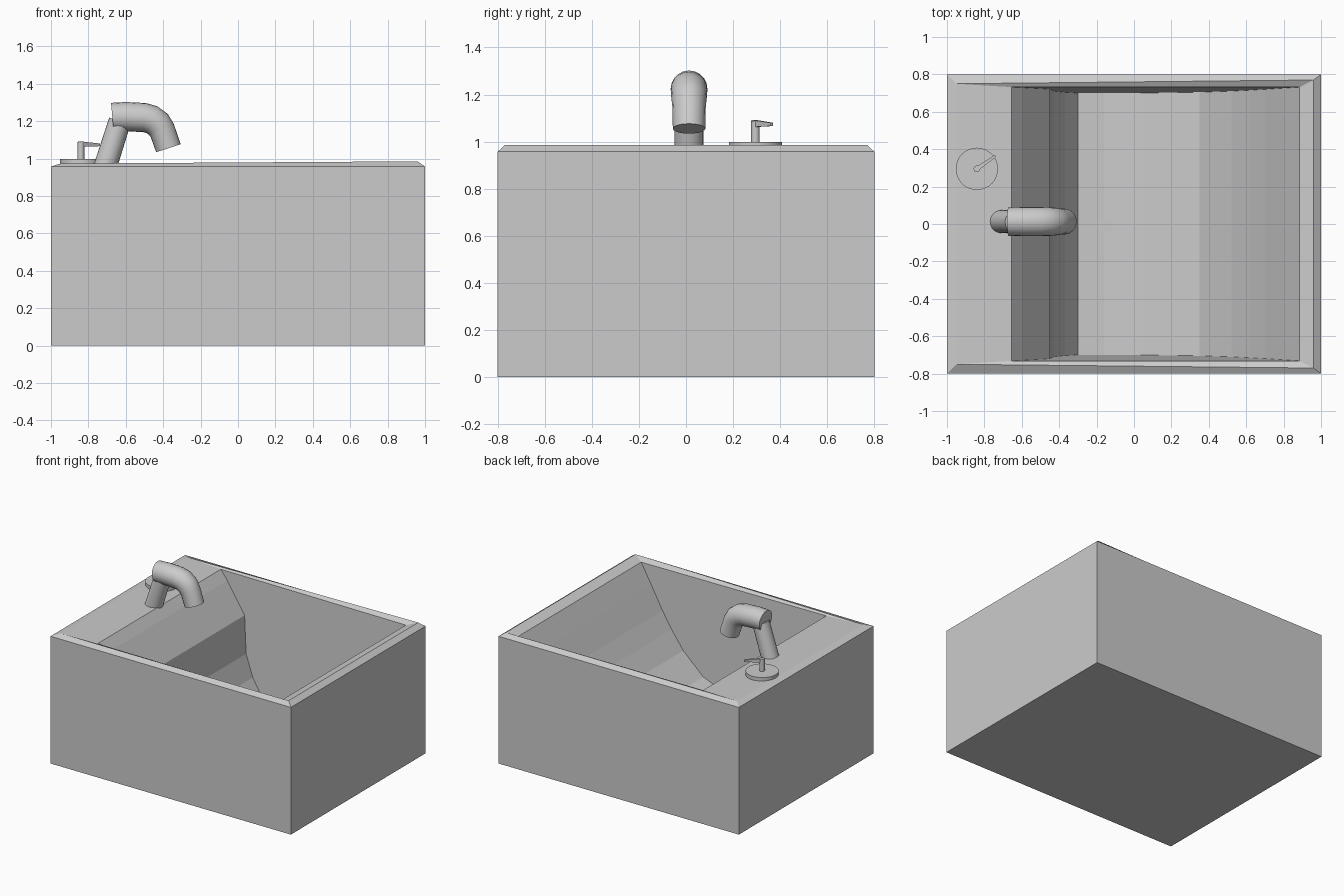
import bpy, bmesh, math
from mathutils import Vector

if "Cube" in bpy.data.objects:
    bpy.data.objects.remove(bpy.data.objects["Cube"])


def make_object(name, bm, smooth=None):
    bmesh.ops.recalc_face_normals(bm, faces=bm.faces)
    me = bpy.data.meshes.new(name)
    bm.to_mesh(me)
    bm.free()
    ob = bpy.data.objects.new(name, me)
    bpy.context.collection.objects.link(ob)
    if smooth:
        bpy.ops.object.select_all(action='DESELECT')
        ob.select_set(True)
        bpy.context.view_layer.objects.active = ob
        bpy.ops.object.shade_smooth_by_angle(angle=math.radians(smooth))
    return ob


def tube(name, stations, y=0.0, sides=20, smooth=35):
    """Capped tube; stations are (x, z, tilt of the axis in degrees, radius)."""
    bm = bmesh.new()
    rings = []
    for x, z, tilt, r in stations:
        t = math.radians(tilt)
        up = Vector((-math.sin(t), 0, math.cos(t)))
        ring = []
        for i in range(sides):
            a = 2 * math.pi * i / sides
            p = Vector((x, y, z)) + up * (r * math.cos(a)) + Vector((0, r * math.sin(a), 0))
            ring.append(bm.verts.new(p))
        rings.append(ring)
    for a, b in zip(rings, rings[1:]):
        for i in range(sides):
            j = (i + 1) % sides
            bm.faces.new((a[i], a[j], b[j], b[i]))
    bm.faces.new(rings[0])
    bm.faces.new(rings[-1])
    return make_object(name, bm, smooth)


# Tub: outer shell, bevelled rim and a basin lofted from a side profile
bm = bmesh.new()


def ring(x0, w0, z0, x1, w1, z1):
    pts = [(x0, -w0, z0), (x1, -w1, z1), (x1, w1, z1), (x0, w0, z0)]
    return [bm.verts.new(p) for p in pts]


profile = [(-.655, .968), (-.6, .90), (-.45, .68), (-.43, .40), (-.37, .24),
           (-.30, .13), (-.16, .12), (.05, .135), (.35, .25), (.52, .40),
           (.62, .53), (.70, .65), (.80, .82), (.885, .96)]


def half_width(z):
    return .70 + .032 * (z - .12) / .85


front = [bm.verts.new((x, -half_width(z), z)) for x, z in profile]
back = [bm.verts.new((x, half_width(z), z)) for x, z in profile]
base = ring(-1, .8, 0, 1, .8, 0)
edge = ring(-1, .8, .957, 1, .8, .957)
crest = ring(-.95, .75, .973, .96, .77, .985)
lip = [front[0], front[-1], back[-1], back[0]]
bm.faces.new(base)
for a, b in ((base, edge), (edge, crest), (crest, lip)):
    for i in range(4):
        j = (i + 1) % 4
        bm.faces.new((a[i], a[j], b[j], b[i]))
for i in range(len(profile) - 1):
    bm.faces.new((front[i], front[i + 1], back[i + 1], back[i]))
bm.faces.new(front)
bm.faces.new(back)
make_object("bathtub", bm)

# Drain in the basin floor
bpy.ops.mesh.primitive_cylinder_add(vertices=6, radius=.05, depth=.012,
                                    location=(-.16, -.01, .122))
bpy.context.object.name = "drain"

# Faucet: leaning riser, bent spout and nozzle
tube("faucet_riser", [(-.71, .955, 72, .062), (-.632, 1.2, 72, .06)], y=.013)
tube("faucet_spout", [(-.672, 1.222, 5, .076), (-.60, 1.224, 0, .078),
                      (-.50, 1.219, -5, .078), (-.46, 1.208, -22, .077),
                      (-.425, 1.182, -42, .075), (-.405, 1.15, -60, .071),
                      (-.372, 1.055, -72, .069)], y=.013)

# Valve handle: plate, stem and thin lever
hx, hy = -.84, .295
for name, r, z0, z1, n in (("handle_plate", .113, .965, .998, 32),
                           ("handle_stem", .018, .99, 1.088, 12)):
    bpy.ops.mesh.primitive_cylinder_add(vertices=n, radius=r, depth=z1 - z0,
                                        location=(hx, hy, (z0 + z1) / 2))
    bpy.context.object.name = name
    bpy.ops.object.shade_smooth_by_angle(angle=math.radians(35))

bm = bmesh.new()
along = Vector((.82, .57, 0))
side = Vector((-.57, .82, 0))
rings = []
for d, w, z0, z1 in ((-.012, .012, 1.062, 1.092), (.122, .006, 1.066, 1.08)):
    o = Vector((hx, hy, 0)) + along * d
    rings.append([bm.verts.new(o + side * s * w + Vector((0, 0, z)))
                  for s, z in ((-1, z0), (1, z0), (1, z1), (-1, z1))])
a, b = rings
for i in range(4):
    j = (i + 1) % 4
    bm.faces.new((a[i], a[j], b[j], b[i]))
bm.faces.new(a)
bm.faces.new(b)
make_object("handle_lever", bm)
